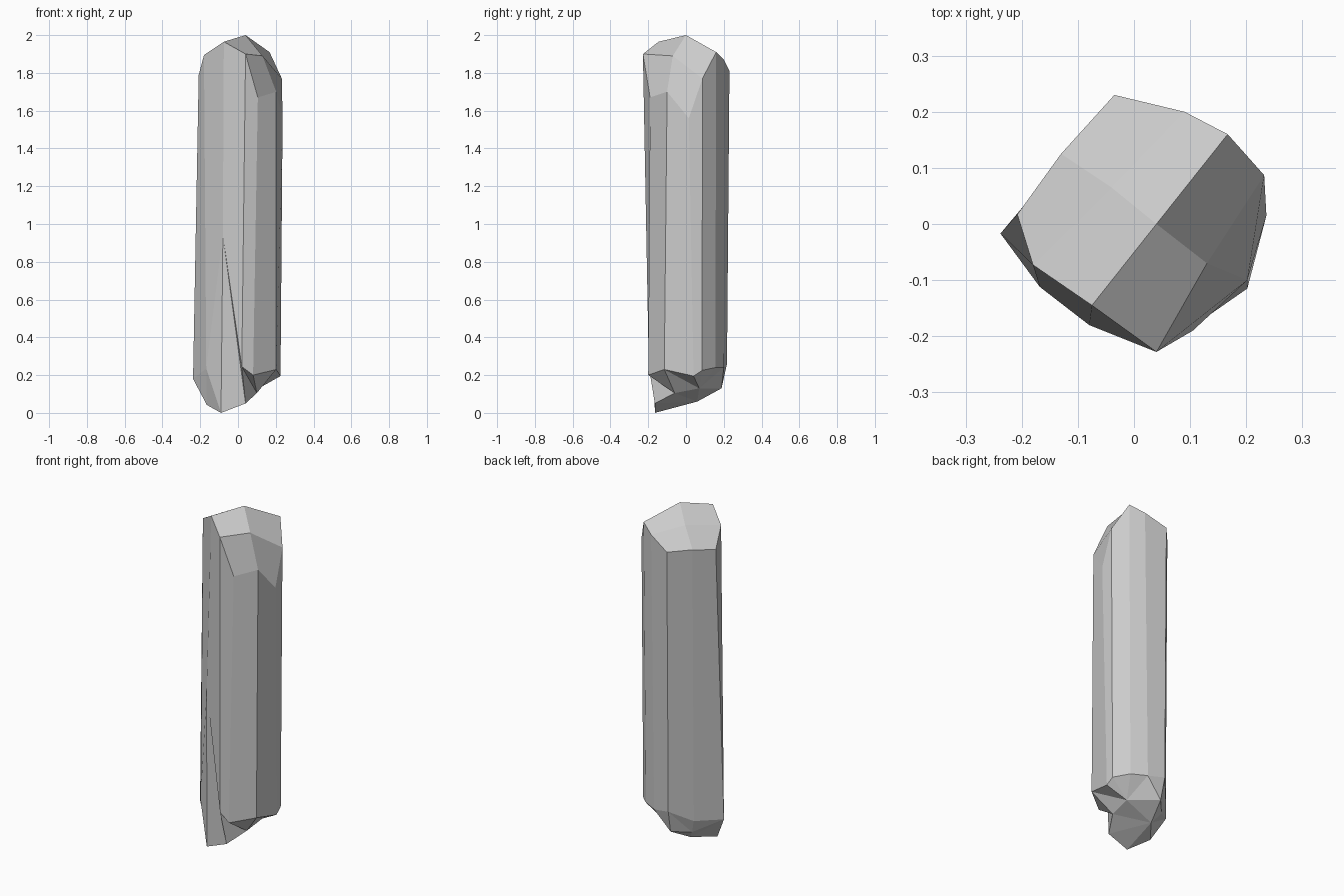
import bpy, bmesh

if "Cube" in bpy.data.objects:
    bpy.data.objects.remove(bpy.data.objects["Cube"])

# upper and lower ends of the twelve shaft edges, counter-clockwise from the front
upper = [(.04, -.228, 1.9), (.105, -.19, 1.67), (.202, -.1, 1.7), (.236, .015, 1.56),
         (.232, .087, 1.77), (.167, .16, 1.91), (.09, .2, 1.87), (-.035, .23, 1.81),
         (-.13, .125, 1.81), (-.208, .017, 1.79), (-.18, -.073, 1.895), (-.075, -.145, 1.965)]
lower = [(.02, -.197, .245), (.08, -.2, .2), (.202, -.115, .23), (.225, .04, .195),
         (.222, .085, .225), (.155, .155, .24), (.07, .2, .24), (-.035, .217, .26),
         (-.13, .112, .19), (-.238, -.017, .18), (-.168, -.112, .235)]

bm = bmesh.new()
U = [bm.verts.new(p) for p in upper]
D = [bm.verts.new(p) for p in lower]


def face(*vs):
    bm.faces.new(vs)


# shaft sides
for i in range(10):
    face(D[i], D[i + 1], U[i + 1], U[i])

# front side with its chipped lower facet
kink = bm.verts.new((-.08, -.18, .94))
toe = bm.verts.new((-.09, -.165, .0))
toe_r = bm.verts.new((.04, -.165, .05))
toe_l = bm.verts.new((-.165, -.06, .042))
face(D[10], kink, U[11], U[10])
face(kink, D[0], U[0], U[11])
face(D[10], toe_l, toe)
face(D[10], toe, kink)
face(kink, toe, toe_r)
face(kink, toe_r, D[0])

# tip: a ridge with four facets on either side
peak = bm.verts.new((.04, 0, 2))
right = bm.verts.new((.13, -.07, 1.89))
left = bm.verts.new((-.04, .065, 1.91))
for centre, ring in ((right, (11, 0, 2, 4, 5)), (left, (5, 6, 8, 10, 11))):
    a, b, c, d, e = ring
    face(U[a], U[b], centre, peak)
    face(U[b], U[b + 1], U[c], centre)
    face(U[c], U[c + 1], U[d], centre)
    face(U[d], U[e], peak, centre)

# rough broken base
n = bm.verts.new((.1, -.06, .105))
m = bm.verts.new((.11, .07, .13))
w1 = bm.verts.new((-.03, .188, .13))
w2 = bm.verts.new((-.11, .1, .115))
v = bm.verts.new((-.07, .06, .06))
for f in ((D[0], toe_r, n), (D[0], n, D[1]), (D[1], n, D[2]), (D[2], n, m), (D[2], m, D[3]),
          (D[3], m, D[4]), (D[4], m, D[5]), (D[5], m, D[6]), (D[6], m, w1), (D[6], w1, D[7]),
          (D[7], w1, w2), (D[7], w2, D[8]), (D[8], w2, D[9]), (D[9], w2, v), (D[9], v, toe_l),
          (D[9], toe_l, D[10]), (w1, m, v), (w1, v, w2), (m, n, v), (n, toe_r, v),
          (toe_r, toe, v), (toe, toe_l, v)):
    face(*f)

bmesh.ops.recalc_face_normals(bm, faces=bm.faces)
mesh = bpy.data.meshes.new("stone_pillar")
bm.to_mesh(mesh)
bm.free()
bpy.context.collection.objects.link(bpy.data.objects.new("stone_pillar", mesh))
